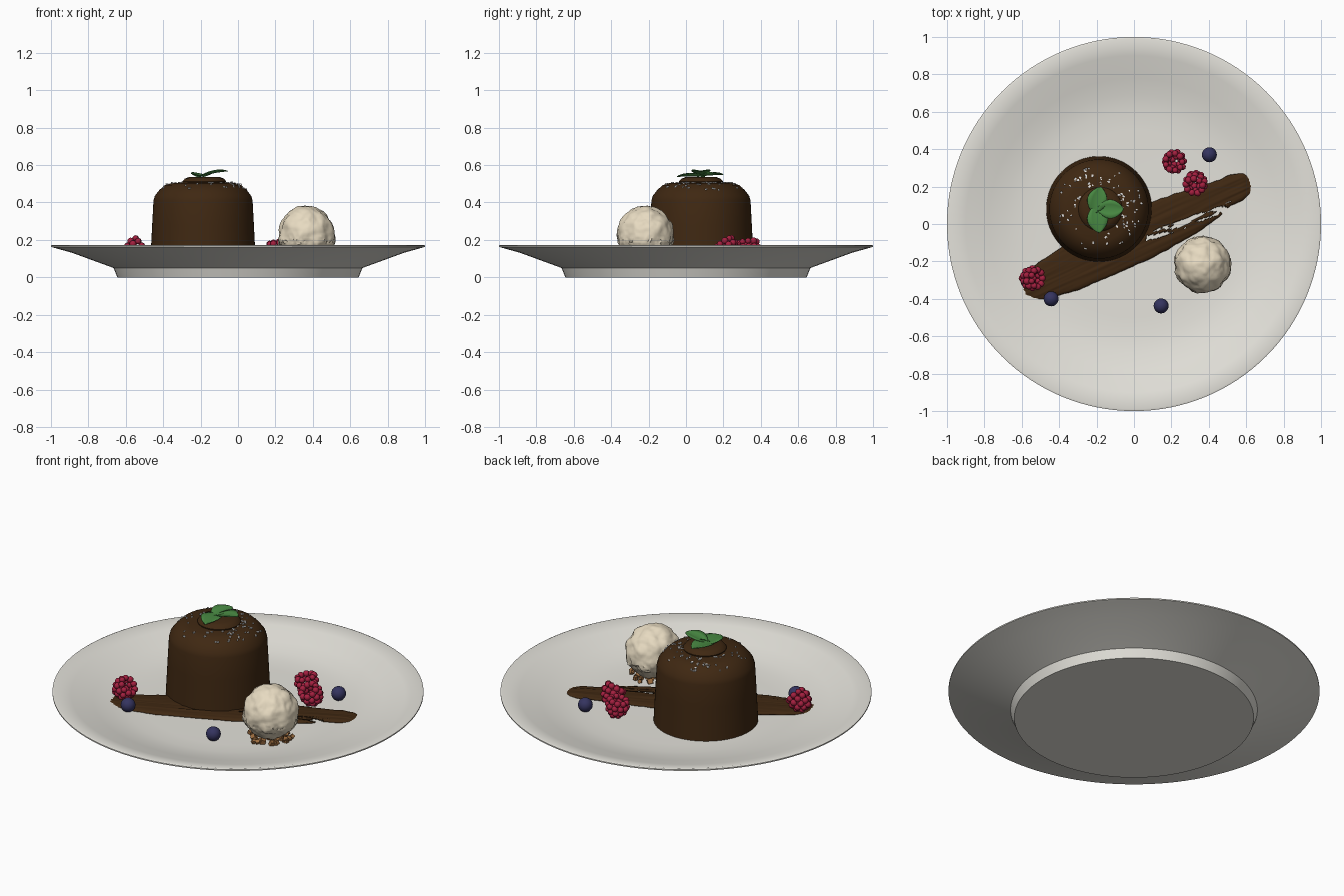
import bpy, bmesh, math, random
from mathutils import Vector, Matrix, noise

if "Cube" in bpy.data.objects:
    bpy.data.objects.remove(bpy.data.objects["Cube"])

random.seed(4)
FLOOR = 0.085


def material(name, rgb):
    m = bpy.data.materials.new(name)
    m.diffuse_color = (*rgb, 1)
    m.use_nodes = True
    m.node_tree.nodes["Principled BSDF"].inputs["Base Color"].default_value = m.diffuse_color
    return m


CERAMIC = material("warm white ceramic", (0.78, 0.765, 0.71))
CHOCOLATE = material("dark chocolate", (0.05, 0.021, 0.006))
CREAM = material("vanilla cream", (0.84, 0.74, 0.56))
RED = material("raspberry red", (0.37, 0.014, 0.05))
BLUE = material("blueberry blue", (0.035, 0.034, 0.115))
GREEN = material("mint green", (0.065, 0.25, 0.055))
TAN = material("biscuit tan", (0.33, 0.15, 0.05))
SALT = material("salt white", (0.8, 0.8, 0.8))


def finish(name, bm, mat, smooth=35):
    bmesh.ops.recalc_face_normals(bm, faces=bm.faces)
    me = bpy.data.meshes.new(name)
    bm.to_mesh(me)
    bm.free()
    ob = bpy.data.objects.new(name, me)
    bpy.context.collection.objects.link(ob)
    me.materials.append(mat)
    if smooth:
        bpy.ops.object.select_all(action='DESELECT')
        ob.select_set(True)
        bpy.context.view_layer.objects.active = ob
        bpy.ops.object.shade_smooth_by_angle(angle=math.radians(smooth))
    return ob


def lathe(name, profile, mat, at=(0, 0), steps=96, smooth=35):
    bm = bmesh.new()
    verts = [bm.verts.new((r, 0, z)) for r, z in profile]
    edges = [bm.edges.new(p) for p in zip(verts, verts[1:])]
    bmesh.ops.spin(bm, geom=verts + edges, cent=(0, 0, 0), axis=(0, 0, 1),
                   angle=math.tau, steps=steps)
    bmesh.ops.remove_doubles(bm, verts=bm.verts, dist=1e-4)
    bmesh.ops.translate(bm, verts=bm.verts, vec=(*at, 0))
    return finish(name, bm, mat, smooth)


def ball(bm, at, r, sub=2):
    bmesh.ops.create_icosphere(bm, subdivisions=sub, radius=r,
                               matrix=Matrix.Translation(at))


# Plate with a solid foot, flared wall and thin lip
lathe("plate", [(0, 0), (0.645, 0), (0.665, 0.05), (0.89, 0.132), (0.98, 0.157),
                (1.0, 0.163), (1.0, 0.17), (0.99, 0.174), (0.9, 0.155),
                (0.78, 0.122), (0.69, 0.1), (0.6, 0.088), (0.5, FLOOR),
                (0, FLOOR)], CERAMIC, steps=128)

# Chocolate cake with rounded shoulder and a raised button on top
CAKE = (-0.187, 0.08)
lathe("cake", [(0, FLOOR), (0.282, FLOOR), (0.278, 0.16), (0.272, 0.28),
               (0.265, 0.41), (0.258, 0.435), (0.235, 0.465), (0.205, 0.493),
               (0.17, 0.503), (0.1, 0.508), (0, 0.508)], CHOCOLATE, CAKE)
lathe("cake_button", [(0, 0.5), (0.115, 0.5), (0.117, 0.513), (0.105, 0.527),
                      (0.085, 0.535), (0, 0.537)], CHOCOLATE, (-0.18, 0.08), 48)

# Salt flakes scattered around the cake shoulder
bm = bmesh.new()
for i in range(85):
    a, r = random.uniform(0, math.tau), random.uniform(0.12, 0.235)
    z = 0.506 if r < 0.17 else 0.504 - (r - 0.17) * 0.25
    if r > 0.2:
        z = 0.497 - (r - 0.2) * 0.9
    rot = Matrix.Rotation(random.uniform(0, 3), 4, 'Z') @ Matrix.Rotation(random.uniform(-.4, .4), 4, 'X')
    s = random.uniform(0.007, 0.014)
    pos = Vector((CAKE[0] + r * math.cos(a), CAKE[1] + r * math.sin(a), z))
    bmesh.ops.create_cube(bm, size=1, matrix=Matrix.Translation(pos) @ rot
                          @ Matrix.Diagonal((s, s * 0.7, 0.007, 1)))
finish("salt_flakes", bm, SALT, 0)


# Mint leaves: pointed ovals with a folded midrib and drooping tip
def leaf(name, base, heading, length, width, rise):
    bm = bmesh.new()
    rows = []
    for i in range(13):
        t = i / 12
        half = width / 2 * math.sin(math.pi * min(1, t * 0.97 + 0.03)) ** 0.75
        rows.append([bm.verts.new((t * length, s * half,
                                   abs(s) * half * 0.25 + rise * t - 0.015 * t * t))
                     for s in (-1, -0.5, 0, 0.5, 1)])
    for a, b in zip(rows, rows[1:]):
        for j in range(4):
            bm.faces.new((a[j], b[j], b[j + 1], a[j + 1]))
    bm.transform(Matrix.Translation(base) @ Matrix.Rotation(math.radians(heading), 4, 'Z'))
    ob = finish(name, bm, GREEN)
    sol = ob.modifiers.new("thickness", 'SOLIDIFY')
    sol.thickness = 0.004


leaf("mint_leaf_back", (-0.215, 0.06, 0.54), 75, 0.145, 0.105, 0.025)
leaf("mint_leaf_front", (-0.205, 0.1, 0.54), -82, 0.15, 0.11, 0.015)
leaf("mint_leaf_side", (-0.195, 0.08, 0.545), 0, 0.14, 0.1, 0.04)

# Sauce smear: stations of x, lower y, upper y with dry-brush gaps
STATIONS = [(-0.62, -0.365, -0.32), (-0.6, -0.39, -0.27), (-0.5, -0.41, -0.2),
            (-0.29, -0.35, -0.06), (0.09, -0.185, 0.115), (0.2, -0.125, 0.155),
            (0.35, -0.04, 0.2), (0.45, 0.035, 0.235), (0.52, 0.1, 0.265),
            (0.58, 0.125, 0.275), (0.62, 0.16, 0.255), (0.635, 0.19, 0.225)]


def edges_at(x):
    for a, b in zip(STATIONS, STATIONS[1:]):
        if x <= b[0] + 1e-6:
            k = (x - a[0]) / (b[0] - a[0])
            return a[1] + (b[1] - a[1]) * k, a[2] + (b[2] - a[2]) * k


bm = bmesh.new()
NX, NV = 130, 40
grid = []
for i in range(NX + 1):
    x = -0.62 + 1.255 * i / NX
    lo, hi = edges_at(x)
    wob = 0.006 * noise.noise((x * 25, 0, 3))
    row = []
    for j in range(NV + 1):
        v = j / NV
        y = lo + (hi - lo) * v + wob
        dome = (1 - (2 * v - 1) ** 4) ** 0.5
        streak = 0.004 * noise.noise(((y - x * 0.47) * 60, x * 3, 1))
        end = min(1, (x + 0.62) / 0.05, (0.635 - x) / 0.05)
        row.append(bm.verts.new((x, y, FLOOR + 0.003 + (0.015 + streak) * dome * (0.3 + 0.7 * end))))
    grid.append(row)
for i in range(NX):
    for j in range(NV):
        c = (grid[i][j].co + grid[i + 1][j + 1].co) / 2
        off = abs(c.y - (-0.07 + 0.38 * (c.x - 0.08)))
        rough = noise.noise(((c.y - c.x * 0.3) * 45, c.x * 9, 7))
        if 0.07 < c.x < 0.52 and off < 0.026 and rough > -0.08:
            continue
        bm.faces.new((grid[i][j], grid[i + 1][j], grid[i + 1][j + 1], grid[i][j + 1]))
smear = finish("sauce_smear", bm, CHOCOLATE, 50)
smear.modifiers.new("thickness", 'SOLIDIFY').thickness = 0.014

# Ice cream scoop with a lumpy surface and a ragged lower skirt
bm = bmesh.new()
bmesh.ops.create_icosphere(bm, subdivisions=5, radius=1)
for v in bm.verts:
    n = v.co.normalized()
    r = 0.148 + 0.011 * noise.noise(n * 2.6) + 0.004 * noise.noise(n * 7)
    skirt = math.exp(-((n.z + 0.3) / 0.22) ** 2)
    r += skirt * (0.006 + 0.009 * noise.noise(n * 13))
    v.co = n * r + Vector((0.367, -0.218, 0.232))
finish("ice_cream_scoop", bm, CREAM, 40)

# Biscuit crumbs under the scoop
bm = bmesh.new()
for i in range(46):
    a, r = random.uniform(0, math.tau), 0.13 * math.sqrt(random.random())
    pos = Vector((0.365 + r * math.cos(a), -0.22 + r * math.sin(a),
                  FLOOR + random.uniform(0.006, 0.018)))
    rot = Matrix.Rotation(random.uniform(0, 3), 4, (random.random(), random.random(), 1))
    bmesh.ops.create_cube(bm, size=random.uniform(0.016, 0.028),
                          matrix=Matrix.Translation(pos) @ rot)
finish("biscuit_crumbs", bm, TAN, 0)


# Raspberries: hollow rings of small beads
def raspberry(name, at, tilt, spin):
    bm = bmesh.new()
    for k, (r, z, n) in enumerate([(0.046, 0.04, 9), (0.051, 0.01, 10),
                                   (0.043, -0.02, 9), (0.024, -0.042, 5)]):
        for i in range(n):
            a = math.tau * (i + 0.5 * (k % 2)) / n
            ball(bm, (r * math.cos(a), r * math.sin(a), z), random.uniform(0.016, 0.019))
    bm.transform(Matrix.Translation(at) @ Matrix.Rotation(math.radians(spin), 4, 'Z')
                 @ Matrix.Rotation(math.radians(tilt), 4, 'Y'))
    finish(name, bm, RED, 60)


raspberry("raspberry_back", (0.22, 0.335, 0.147), 12, 200)
raspberry("raspberry_middle", (0.33, 0.225, 0.15), 35, 250)
raspberry("raspberry_front", (-0.55, -0.29, 0.15), 50, 0)

# Blueberries
for name, x, y in (("blueberry_back", 0.403, 0.37), ("blueberry_front", 0.145, -0.438),
                   ("blueberry_left", -0.443, -0.4)):
    bm = bmesh.new()
    ball(bm, (x, y, FLOOR + 0.039), 0.04, 3)
    finish(name, bm, BLUE)
